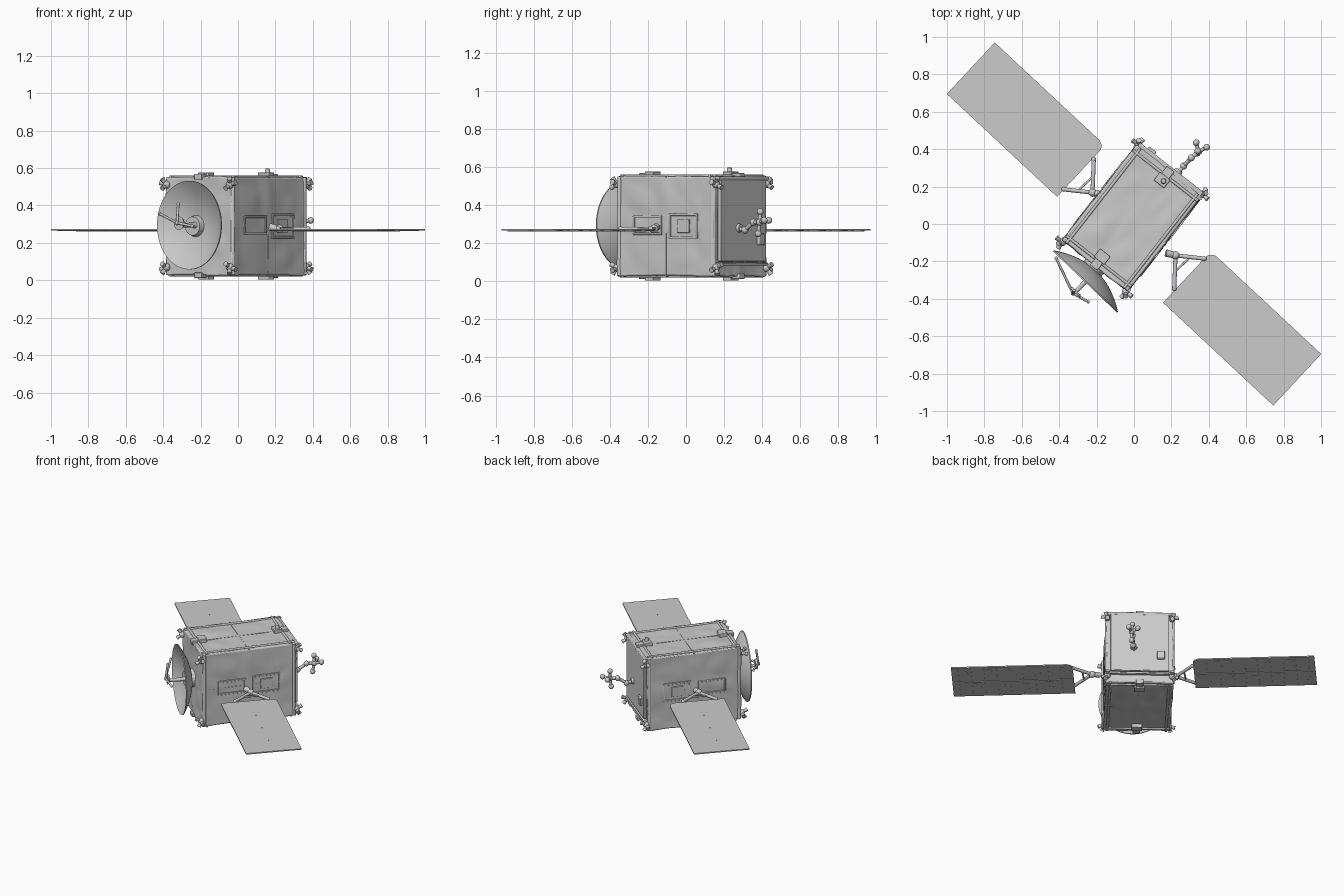
import bpy, bmesh, math
from math import pi, radians
from mathutils import Matrix, Vector, noise

if "Cube" in bpy.data.objects:
    bpy.data.objects.remove(bpy.data.objects["Cube"])

grey = bpy.data.materials.new("light_grey")
grey.use_nodes = True
grey.diffuse_color = (0.6, 0.6, 0.6, 1)
grey.node_tree.nodes["Principled BSDF"].inputs["Base Color"].default_value = (0.6, 0.6, 0.6, 1)


def frame(x, y, z, degrees):
    return Matrix.Translation((x, y, z)) @ Matrix.Rotation(radians(degrees), 4, "Z")


BODY = frame(-0.01, 0.03, 0.29, -38)
DISH = frame(-0.257, -0.305, 0.295, -43.7)
W, L, H = 0.22, 0.32, 0.26  # half sizes of the body


def box(bm, centre, size):
    m = Matrix.Translation(centre) @ Matrix.Diagonal((*size, 1))
    return bmesh.ops.create_cube(bm, size=1, matrix=m)["verts"]


def rod(bm, a, b, r1, r2=None, sides=12):
    a, b = Vector(a), Vector(b)
    turn = (b - a).to_track_quat("Z", "Y").to_matrix().to_4x4()
    bmesh.ops.create_cone(bm, cap_ends=True, segments=sides, radius1=r1,
                          radius2=r1 if r2 is None else r2, depth=(b - a).length,
                          matrix=Matrix.Translation((a + b) / 2) @ turn)


def ball(bm, p, r):
    bmesh.ops.create_uvsphere(bm, u_segments=12, v_segments=8, radius=r,
                              matrix=Matrix.Translation(p))


def finish(name, bm, matrix, bevel=0, angle=35):
    bmesh.ops.recalc_face_normals(bm, faces=bm.faces[:])
    mesh = bpy.data.meshes.new(name)
    bm.to_mesh(mesh)
    bm.free()
    mesh.materials.append(grey)
    ob = bpy.data.objects.new(name, mesh)
    bpy.context.collection.objects.link(ob)
    ob.matrix_world = matrix
    if bevel:
        mod = ob.modifiers.new("soft_edges", "BEVEL")
        mod.width, mod.segments, mod.limit_method = bevel, 2, "ANGLE"
        mod.angle_limit = radians(50)
    bpy.ops.object.select_all(action="DESELECT")
    ob.select_set(True)
    bpy.context.view_layer.objects.active = ob
    bpy.ops.object.shade_smooth_by_angle(angle=radians(angle))
    return ob


# Body wrapped in a softly quilted blanket
bm = bmesh.new()
bmesh.ops.create_cube(bm, size=2)
bmesh.ops.subdivide_edges(bm, edges=bm.edges[:], cuts=19, use_grid_fill=True)
half = (W, L, H)
for v in bm.verts:
    p = v.co.copy()
    for a in range(3):
        puff = 0
        if abs(p[a]) > 0.99:
            b, c = (a + 1) % 3, (a + 2) % 3
            puff = 0.007 * abs(math.sin(pi * p[b]) * math.sin(pi * p[c]))
            puff += 0.008 * noise.noise(p * 2.5) - 0.004
        v.co[a] = p[a] * half[a] + math.copysign(puff, p[a])
finish("blanket_body", bm, BODY, 0.008)

# Tape seams crossing every face, plus rails along the edges
bm = bmesh.new()
for s in (-1, 1):
    for size in ((0.008, 2 * L, 0.008), (2 * W, 0.008, 0.008)):
        box(bm, (0, 0, s * H), size)
    for size in ((0.008, 2 * L, 0.008), (0.008, 0.008, 2 * H)):
        box(bm, (s * W, 0, 0), size)
    for t in (-1, 1):
        rod(bm, (s * (W - 0.025), -L, t * (H + 0.003)), (s * (W - 0.025), L, t * (H + 0.003)), 0.008)
        rod(bm, (s * W, t * (L - 0.01), -H), (s * W, t * (L - 0.01), H), 0.011)
        rod(bm, (-W, t * (L - 0.03), s * (H + 0.003)), (W, t * (L - 0.03), s * (H + 0.003)), 0.008)
finish("seams_and_rails", bm, BODY)

# Raised rectangular frames on both long sides
bm = bmesh.new()
for s in (-1, 1):
    x = s * (W + 0.002)
    for y0, y1, z0, z1 in ((0.03, 0.21, -0.06, 0.06), (-0.21, -0.03, -0.04, 0.05)):
        for z in (z0, z1):
            box(bm, (x, (y0 + y1) / 2, z), (0.014, y1 - y0 + 0.01, 0.012))
        for y in (y0, y1):
            box(bm, (x, y, (z0 + z1) / 2), (0.014, 0.012, z1 - z0))
    box(bm, (x, 0.12, 0), (0.014, 0.08, 0.07))
finish("side_frames", bm, BODY, 0.002)

# Back closing panel, with a rim and a small bracket
bm = bmesh.new()
box(bm, (0, L + 0.014, 0.03), (0.39, 0.022, 0.43))
box(bm, (0, L + 0.008, H - 0.01), (0.43, 0.035, 0.022))
box(bm, (0, L + 0.008, -H + 0.06), (0.43, 0.035, 0.015))
box(bm, (-0.14, L + 0.03, -0.07), (0.05, 0.02, 0.06))
finish("back_panel", bm, BODY, 0.005)

# Equipment boxes at the middle of the front and back edges
bm = bmesh.new()
for t in (-1, 1):
    for s in (-1, 1):
        box(bm, (0.0, t * (L - 0.06), s * (H + 0.009)), (0.07, 0.055, 0.036))
        box(bm, (0.0, t * (L - 0.01), s * (H + 0.003)), (0.05, 0.05, 0.03))
rod(bm, (0.01, L - 0.06, H + 0.02), (0.01, L - 0.06, H + 0.048), 0.016, 0.011)
finish("edge_boxes", bm, BODY, 0.004)

# Thruster clusters on the eight corners
bm = bmesh.new()
for sx in (-1, 1):
    for sy in (-1, 1):
        for sz in (-1, 1):
            c = Vector((sx * (W - 0.005), sy * (L + 0.01), sz * (H - 0.04)))
            ball(bm, c, 0.021)
            for d in ((sx, 0, 0.3 * sz), (0, sy, -0.5 * sz), (0.4 * sx, 0.6 * sy, sz)):
                tip = c + Vector(d).normalized() * 0.042
                rod(bm, c, tip, 0.007, 0.014)
finish("corner_thrusters", bm, BODY)

# Dish: an outer and inner parabola spun around the facing axis
bm = bmesh.new()
R, DEPTH, N, SIDES = 0.237, 0.078, 10, 48
radii = [R * i / N for i in range(N + 1)]
outline = [(r, DEPTH * (1 - (r / R) ** 2)) for r in radii]
outline += [(r, y - 0.007) for r, y in reversed(outline)]
verts = [bm.verts.new((r, y, 0)) for r, y in outline]
edges = [bm.edges.new(pair) for pair in zip(verts, verts[1:])]
bmesh.ops.spin(bm, geom=verts + edges, axis=(0, 1, 0), cent=(0, 0, 0),
               angle=2 * pi, steps=SIDES, use_duplicate=False)
bmesh.ops.remove_doubles(bm, verts=bm.verts[:], dist=0.0004)
finish("dish", bm, DISH)

# Feed horn, its small reflector and struts, and the mount behind
bm = bmesh.new()
rod(bm, (0, 0.075, 0), (0, 0.03, 0), 0.035, 0.014, 20)
rod(bm, (0, 0.04, 0), (0, -0.075, 0), 0.014, 0.011, 16)
rod(bm, (0, -0.072, 0.01), (0, -0.086, 0.01), 0.03, 0.037, 24)
hub = (-0.005, -0.095, 0.012)
ball(bm, hub, 0.012)
for end in ((-0.2, -0.022, 0.06), (-0.01, -0.08, 0.115), (0.085, -0.072, -0.005)):
    rod(bm, hub, end, 0.007)
    ball(bm, end, 0.009)
finish("dish_feed", bm, DISH)
bm = bmesh.new()
rod(bm, (0, -L - 0.06, 0), (0, -L + 0.02, 0), 0.05, 0.07, 24)
finish("dish_mount", bm, BODY)

# Two solar wings, each the half turn of the other
for side, turn in (("right", 0), ("left", 180)):
    WING = Matrix.Rotation(radians(turn), 4, "Z") @ frame(-0.578, 0.558, 0.27, -43)
    bm = bmesh.new()
    hx, hy, cut = 0.403, 0.188, 0.045
    inner = -1 if turn else 1
    corner = [(hx - cut + cut * math.sin(a), inner * (hy - cut + cut * math.cos(a)))
              for a in [i * pi / 12 for i in range(7)]]
    points = [(-hx, -inner * hy), (-hx, inner * hy)] + corner + [(hx, -inner * hy)]
    if turn:
        points = [(x, -y) for x, y in points]
        points = [(x, -y) for x, y in points]
    face = bm.faces.new([bm.verts.new((x, y, 0.004)) for x, y in points])
    out = bmesh.ops.extrude_face_region(bm, geom=[face])["geom"]
    bmesh.ops.translate(bm, vec=(0, 0, -0.008),
                        verts=[g for g in out if isinstance(g, bmesh.types.BMVert)])
    # Ribs and cell strips on the underside, a thin seam on top
    for i in range(9):
        box(bm, (-0.36 + i * 0.085, 0, -0.005), (0.008, 0.36, 0.005))
        box(bm, (-0.32 + i * 0.08, 0.09 if i % 2 else -0.09, -0.0045), (0.05, 0.12, 0.003))
    box(bm, (0, 0, -0.005), (0.78, 0.01, 0.006))
    for i in range(5):
        box(bm, (-0.2 + i * 0.1, 0, 0.004), (0.06, 0.006, 0.002))
    finish(side + "_solar_wing", bm, WING)

    # Forked yoke from the body to the wing
    bm = bmesh.new()
    hinge = (-0.222, 0.168, 0)
    rod(bm, (-0.17, 0.155, 0.01), hinge, 0.02, 0.016)
    ball(bm, hinge, 0.023)
    for end in ((-0.375, 0.185, 0), (-0.215, 0.345, 0)):
        rod(bm, hinge, end, 0.011)
        ball(bm, end, 0.013)
    rod(bm, (-0.30, 0.178, 0), (-0.218, 0.255, 0), 0.006)
    finish(side + "_yoke", bm, Matrix.Rotation(radians(turn), 4, "Z")
           @ Matrix.Translation((0, 0, 0.275)))

# Jointed instrument arm on the back
bm = bmesh.new()
joints = [(0.04, L, -0.01), (0.045, 0.39, -0.02), (0.05, 0.45, 0.02), (0.06, 0.5, 0.02)]
for a, b in zip(joints, joints[1:]):
    rod(bm, a, b, 0.011)
    ball(bm, b, 0.019)
for end in ((0.08, 0.545, 0.03), (0.02, 0.53, 0.03), (0.055, 0.5, 0.075), (0.06, 0.49, -0.04)):
    rod(bm, joints[-1], end, 0.01)
    ball(bm, end, 0.018)
rod(bm, joints[0], (0.04, L + 0.04, -0.01), 0.03, 0.02)
finish("instrument_arm", bm, BODY)
